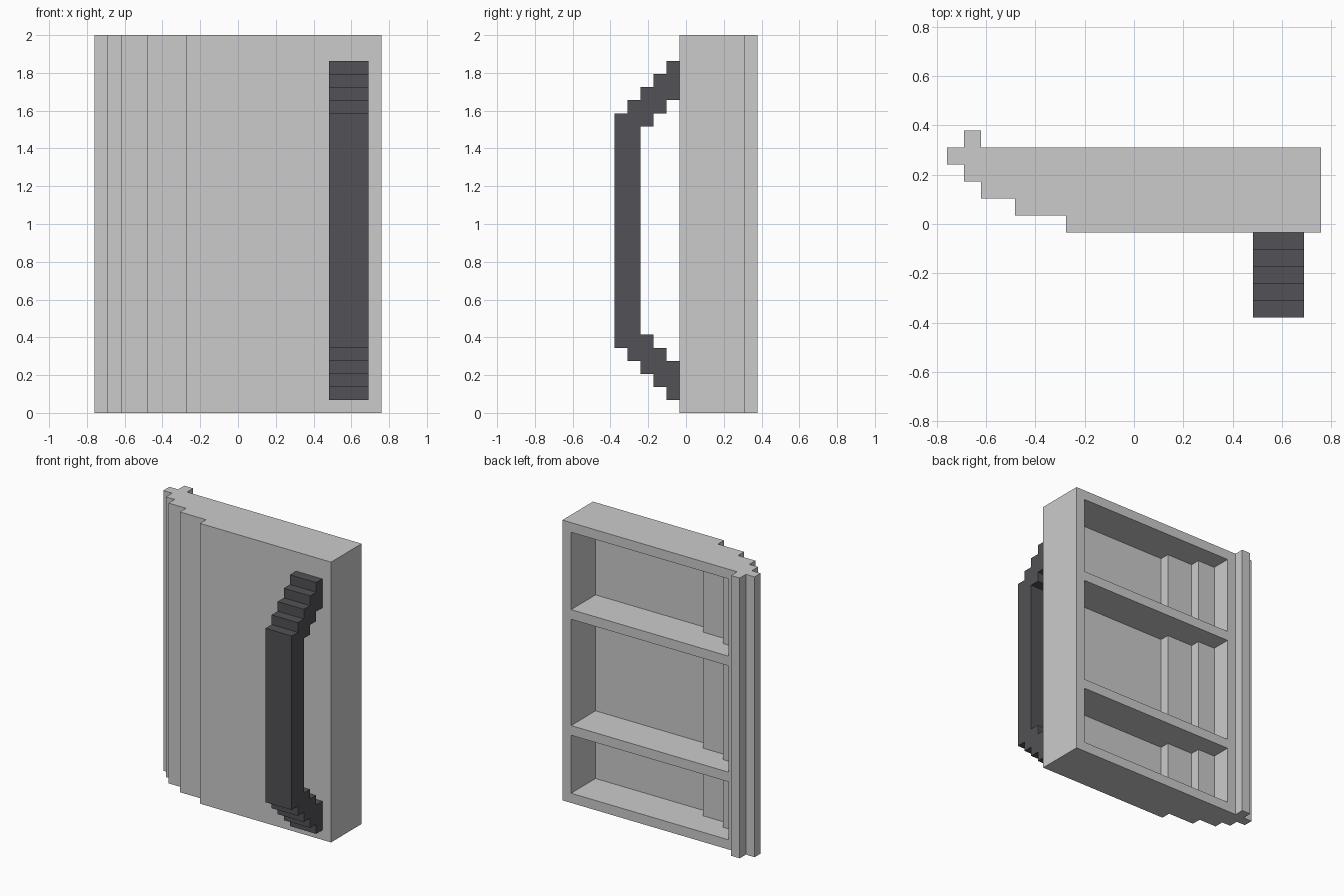
import bpy, bmesh
from mathutils import Vector

if "Cube" in bpy.data.objects:
    bpy.data.objects.remove(bpy.data.objects["Cube"])

U = 2 / 29  # grid step of the blocky model


def add_prism(bm, profile, low, high, place):
    """Extrude a closed 2D profile between low and high; all sizes in grid steps."""
    verts = [bm.verts.new(Vector(place(a, b, low)) * U) for a, b in profile]
    face = bm.faces.new(verts)
    new = bmesh.ops.extrude_face_region(bm, geom=[face])["geom"]
    shift = (Vector(place(0, 0, high)) - Vector(place(0, 0, low))) * U
    bmesh.ops.translate(bm, vec=shift, verts=[g for g in new if isinstance(g, bmesh.types.BMVert)])


def make_object(name, prisms, place):
    bm = bmesh.new()
    for profile, low, high in prisms:
        add_prism(bm, profile, low, high, place)
    bmesh.ops.recalc_face_normals(bm, faces=bm.faces)
    mesh = bpy.data.meshes.new(name)
    bm.to_mesh(mesh)
    bm.free()
    obj = bpy.data.objects.new(name, mesh)
    bpy.context.collection.objects.link(obj)
    return obj


def upright(x, y, z):
    return (x, y, z)


def sideways(y, z, x):
    return (x, y, z)


# Door: stepped plan with the hinge rib at the left rear
door_plan = [(11, 4.5), (11, -0.5), (-4, -0.5), (-4, 0.5), (-7, 0.5), (-7, 1.5),
             (-9, 1.5), (-9, 2.5), (-10, 2.5), (-10, 3.5), (-11, 3.5), (-11, 4.5),
             (-10, 4.5), (-10, 5.5), (-9, 5.5), (-9, 4.5)]
door = make_object("door", [(door_plan, 0, 29)], upright)

# Three storage bays cut from the back, leaving shelves and a stepped inner wall
bay_plan = [(10, 5), (10, 0.5), (-3, 0.5), (-3, 1.5), (-6, 1.5), (-6, 2.5), (-8, 2.5), (-8, 5)]
bays = make_object("bay_cutter", [(bay_plan, a, b) for a, b in ((1, 7), (8, 19), (20, 28))], upright)
bays.hide_render = True

cut = door.modifiers.new("bays", "BOOLEAN")
cut.operation = "DIFFERENCE"
cut.solver = "EXACT"
cut.object = bays
bpy.context.view_layer.objects.active = door
bpy.ops.object.modifier_apply(modifier=cut.name)
bpy.data.objects.remove(bays)

# Handle: stepped bow, upper half mirrored about its middle height
MID = 14
outer = [(-5.5 + i + d, 23 + i) for i in range(5) for d in (0, 1)]
inner = [(-0.5 - i - d, 24 - i) for i in range(3) for d in (0, 1)]
upper = outer + inner
lower = [(y, 2 * MID - z) for y, z in reversed(upper)]
handle = make_object("handle", [(upper + lower, 7, 10)], sideways)

dark = bpy.data.materials.new("dark_grey")
dark.diffuse_color = (0.085, 0.083, 0.092, 1)
dark.use_nodes = True
dark.node_tree.nodes["Principled BSDF"].inputs["Base Color"].default_value = dark.diffuse_color
handle.data.materials.append(dark)
